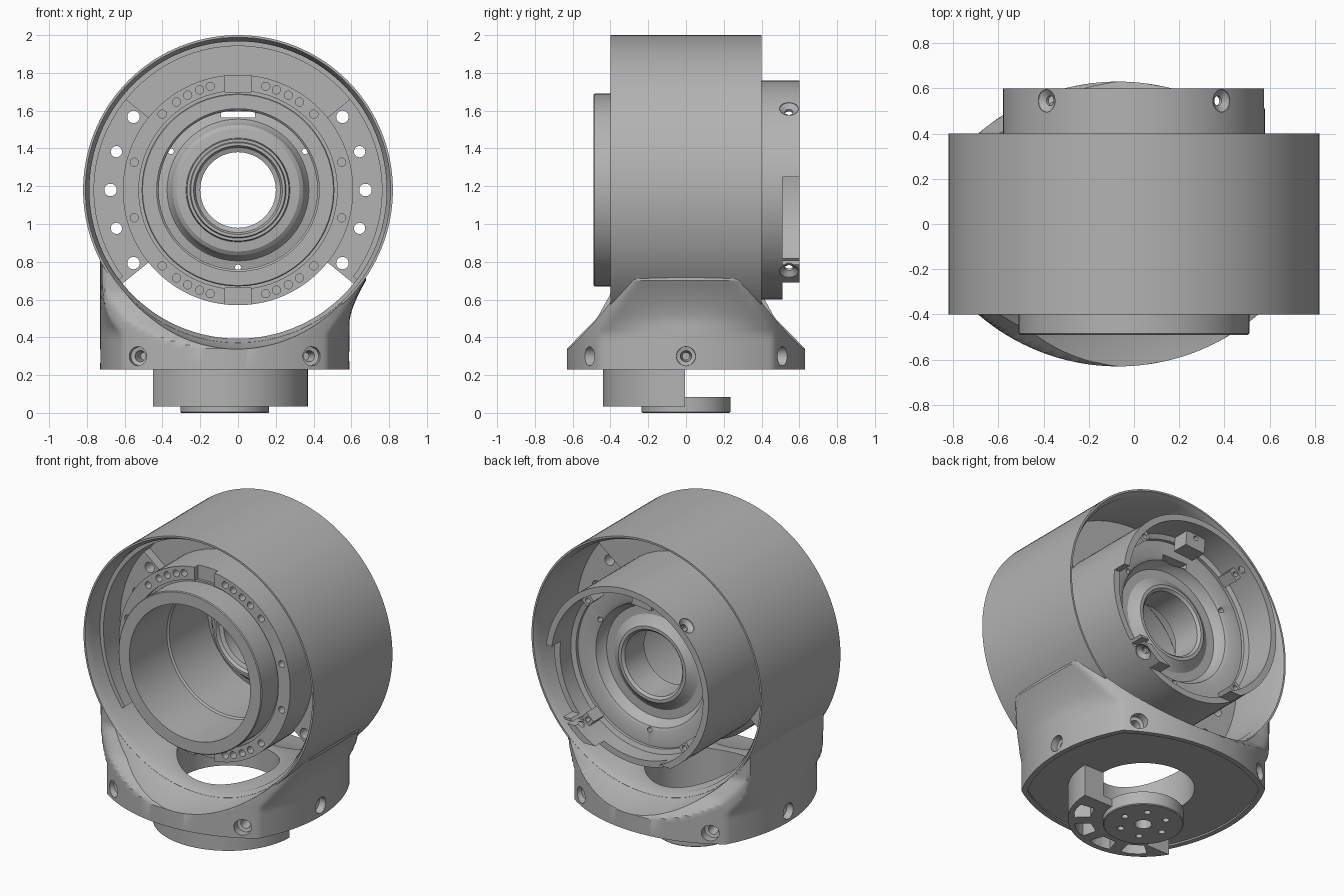
import bpy, bmesh, math
from mathutils import Vector, Matrix

if "Cube" in bpy.data.objects:
    bpy.data.objects.remove(bpy.data.objects["Cube"])

GREY = (0.45, 0.45, 0.45, 1)
grey = bpy.data.materials.new("cast grey")
grey.use_nodes = True
grey.diffuse_color = GREY
grey.node_tree.nodes["Principled BSDF"].inputs["Base Color"].default_value = GREY

AXIS = 1.18          # height of the main bore axis
BX = -0.07           # centre of the foot
PI = math.pi
Y, UP = (0, 1, 0), (0, 0, 1)


def finish(name, bm):
    bmesh.ops.recalc_face_normals(bm, faces=bm.faces)
    me = bpy.data.meshes.new(name)
    bm.to_mesh(me)
    bm.free()
    me.materials.append(grey)
    ob = bpy.data.objects.new(name, me)
    bpy.context.collection.objects.link(ob)
    return ob


def loft(name, rows, closed=False):
    """Skin a stack of point loops; cap the ends, or join last to first."""
    bm = bmesh.new()
    vs = [[bm.verts.new(p) for p in row] for row in rows]
    n = len(rows[0])
    pairs = list(zip(vs, vs[1:]))
    if closed:
        pairs.append((vs[-1], vs[0]))
    else:
        bm.faces.new(vs[0])
        bm.faces.new(vs[-1])
    for a, b in pairs:
        for i in range(n):
            j = (i + 1) % n
            bm.faces.new((a[i], a[j], b[j], b[i]))
    return finish(name, bm)


def lathe(name, profile, origin=(0, 0, AXIS), axis=Y, closed=False, n=112):
    m = Matrix.Translation(origin) @ Vector(axis).to_track_quat('Z', 'Y').to_matrix().to_4x4()
    rows = [[m @ Vector((r * math.cos(2 * PI * i / n), r * math.sin(2 * PI * i / n), h))
             for i in range(n)] for r, h in profile]
    return loft(name, rows, closed)


def pin(r, origin, axis, h0, h1, n=20):
    return lathe("cutter", [(r, h0), (r, h1)], origin, axis, n=n)


def box(name, x, y, z, rot=Matrix.Identity(4)):
    return loft(name, [[rot @ Vector((a, b, c)) for a, b in
                        ((x[0], y[0]), (x[1], y[0]), (x[1], y[1]), (x[0], y[1]))] for c in z])


def sector(name, r0, r1, a0, a1, y0, y1, n=48):
    """Ring segment about the bore axis, angles in degrees from +x."""
    angles = [a0 + (a1 - a0) * i / n for i in range(n + 1)]
    return loft(name, [[polar(r, a, y) for r, y in ((r0, y0), (r1, y0), (r1, y1), (r0, y1))]
                       for a in angles])


def boolean(ob, tools):
    for t in tools:
        m = ob.modifiers.new("bool", 'BOOLEAN')
        m.operation, m.solver, m.object = 'DIFFERENCE', 'EXACT', t
        bpy.context.view_layer.objects.active = ob
        bpy.ops.object.modifier_apply(modifier=m.name)
        bpy.data.objects.remove(t)


def polar(r, deg, y=0):
    t = math.radians(deg)
    return (r * math.cos(t), y, AXIS + r * math.sin(t))


def arc_hit(half, k, R):
    """Distance from the centre to a shallow arc of radius R, along a ray with cosine k."""
    d = R - half
    return -d * k + math.sqrt(d * d * k * k - d * d + R * R)


# Foot outline: four shallow arcs meeting at corners; the sides flatten and flare
# into the ring while the front and back slope inwards
def foot_row(z, scale=1.0, n=200):
    row = []
    ylim = max(0.398, 0.63 - max(0, z - 0.34) * 0.98, 0.455 - (z - 0.53) * 0.55)
    side_R = 0.95 + 6 * min(1, max(0, (z - 0.4) / 0.3)) ** 2
    right = 0.66 + max(0, z - 0.48) ** 1.5 * 0.85
    if z > 0.7:
        right = min(right, math.sqrt(0.82 ** 2 - (AXIS - z) ** 2) - BX - 0.003)
    for i in range(n):
        t = 2 * PI * (i + 0.5) / n
        c, s = math.cos(t), abs(math.sin(t))
        r = min(arc_hit(right if c > 0 else 0.66, abs(c), side_R), arc_hit(0.63, s, 0.95), ylim / s)
        row.append((BX + r * scale * c, r * scale * math.sin(t), z))
    return row


# Main ring with chamfered rims
ring = lathe("main_ring", [(0.82, -0.4), (0.82, 0.4), (0.808, 0.4), (0.787, 0.36),
                           (0.787, -0.36), (0.808, -0.4)], closed=True, n=144)
boolean(ring, [pin(0.3, (BX, 0, 0), UP, 0.1, 0.6, 64)])

# Foot, bored out to carry the ring
foot = loft("foot", [foot_row(z) for z in
                     [0.23, 0.34] + [0.34 + 0.02 * k for k in range(1, 26)]])
cuts = [lathe("bore", [(0.847, -0.66), (0.81, -0.402), (0.789, -0.36),
                       (0.789, 0.36), (0.81, 0.402), (0.847, 0.66)], n=144),
        pin(0.3, (BX, 0, 0), UP, 0.1, 0.6, 64),
        loft("recess", [foot_row(z, 0.95) for z in (0.2, 0.24)])]
# Screw holes around the foot
for x, y in ((0.46, 0.51), (-0.46, 0.51), (0.46, -0.51), (-0.46, -0.51), (0.66, 0), (-0.66, 0)):
    axis = (0.3 * x, y, 0) if y else (x, 0, 0)
    cuts.append(lathe("cutter", [(0.02, -0.13), (0.03, -0.05), (0.05, -0.045), (0.052, 0.06)],
                      (BX + x, y, 0.3), axis, n=20))
boolean(foot, cuts)

# Central drum: front tube, bearing flange, rear cup and hub in one turned section
drum = lathe("bearing_drum", [
    (0.43, -0.49), (0.505, -0.49), (0.51, -0.485), (0.51, -0.32), (0.525, -0.32), (0.525, -0.34),
    (0.61, -0.34), (0.61, -0.04), (0.58, -0.02), (0.58, 0.6), (0.54, 0.6), (0.54, 0.4),
    (0.51, 0.39), (0.51, 0.37), (0.41, 0.37), (0.39, 0.36), (0.375, 0.32), (0.355, 0.3),
    (0.3, 0.3), (0.275, 0.315), (0.24, 0.345), (0.22, 0.345), (0.205, 0.33),
    (0.2, 0.14), (0.225, 0.13), (0.235, 0.11), (0.25, 0.11), (0.255, 0.125), (0.27, 0.125),
    (0.275, 0.2), (0.325, 0.205), (0.345, 0.22), (0.36, 0.26), (0.375, 0.28),
    (0.42, 0.29), (0.42, -0.1), (0.43, -0.11)], closed=True)
cuts = []
# Flange bolt holes and split gaps
for side in (1, -1):
    for a in (75, 69, 62, 55, 45, 15):
        for up in (1, -1):
            ang = up * a if side > 0 else 180 - up * a
            cuts.append(pin(0.022, polar(0.568, ang), Y, -0.45, -0.26, 14))
    zc = AXIS + side * 0.58
    cuts.append(box("cutter", (-0.07, 0.07), (-0.48, -0.305), (zc - 0.06, zc + 0.06)))
# Slot window and small through holes in the web
cuts.append(box("cutter", (-0.09, 0.09), (0.1, 0.5), (1.565, 1.595)))
for a in (30, 150, 270):
    cuts.append(pin(0.016, polar(0.41, a), Y, 0.2, 0.5, 12))
# Rear rim cut-outs
cuts += [box("cutter", (0.3, 0.7), (0.51, 0.7), (0.82, 1.25)),
         box("cutter", (0.3, 0.7), (0.51, 0.7), (0.785, 0.805)),
         box("cutter", (-0.7, 0.7), (0.51, 0.7), (0.4, 0.69))]
# Radial countersunk holes in the rear cup
for a in (48, 132, -48, -132):
    d = (math.cos(math.radians(a)), 0, math.sin(math.radians(a)))
    cuts.append(lathe("cutter", [(0.022, 0.45), (0.022, 0.555), (0.05, 0.575), (0.055, 0.65)],
                      (0, 0.545, AXIS), d, n=20))
boolean(drum, cuts)

# Screw bosses and top block inside the rear cup
for name, a, r, w in (("rear_cup_boss", 48, 0.49, 0.035), ("rear_cup_boss", 132, 0.49, 0.035),
                      ("rear_cup_boss", -48, 0.49, 0.035), ("rear_cup_boss", -132, 0.49, 0.035),
                      ("rear_cup_block", 95, 0.44, 0.07)):
    rot = Matrix.Translation((0, 0, AXIS)) @ Matrix.Rotation(math.radians(-a), 4, 'Y')
    boss = box(name, (r, 0.555), (0.4, 0.508), (-w, w), rot)
    boolean(boss, [pin(0.016, polar(0.515, a), Y, 0.44, 0.6, 14)])

# Mounting ears joining drum and ring, with through holes
for name, mid in (("left_ear", 0), ("right_ear", 180)):
    ear = sector(name, 0.57, 0.795, mid - 39, mid + 39, -0.11, -0.01)
    boolean(ear, [pin(r, polar(0.675, mid + a), Y, -0.4, 0.2, 20)
                  for a, r in ((0, 0.033), (17.5, 0.03), (-17.5, 0.03), (35, 0.033), (-35, 0.033))])
sector("upper_web", 0.57, 0.795, 38, 142, -0.05, 0)
sector("ring_liner", 0.762, 0.795, -37, 217, -0.28, -0.02, 96)

# Lower half collar with wedge pockets
C = (BX, 0, 0)
collar = lathe("lower_collar", [(0.235, 0.035), (0.44, 0.035), (0.44, 0.245),
                                (0.3, 0.245), (0.3, 0.085), (0.235, 0.085)], C, UP, True)
cuts = [box("cutter", (-1, 1), (-0.005, 1), (-0.1, 0.5)), box("cutter", (-1, -0.45), (-1, 1), (-0.1, 0.5)),
        box("cutter", (-1, -0.28), (-0.22, 1), (-0.1, 0.5))]
for k in range(4):
    wedge = []
    for z in (0, 0.2):
        pts = [(r, math.radians(238 + 32 * k + o)) for r, o in
               ((0.31, -9), (0.4, -11), (0.408, -4), (0.408, 4), (0.4, 11), (0.31, 9))]
        wedge.append([(BX + r * math.cos(t), r * math.sin(t), z) for r, t in pts])
    cuts.append(loft("cutter", wedge))
boolean(collar, cuts)

# Output disc below the collar
disc = lathe("output_disc", [(0.05, 0), (0.23, 0), (0.235, 0.005), (0.235, 0.085), (0.05, 0.085)], C, UP, True, 72)
boolean(disc, [pin(0.02, (BX + 0.14 * math.cos(k * PI / 3), 0.14 * math.sin(k * PI / 3), 0), UP, -0.1, 0.2, 14)
               for k in range(6)])

# Smooth curved walls, keep machined edges crisp
for ob in bpy.context.view_layer.objects:
    ob.select_set(ob.type == 'MESH' and grey.name in ob.data.materials)
bpy.context.view_layer.objects.active = foot
bpy.ops.object.shade_smooth_by_angle(angle=math.radians(28))
